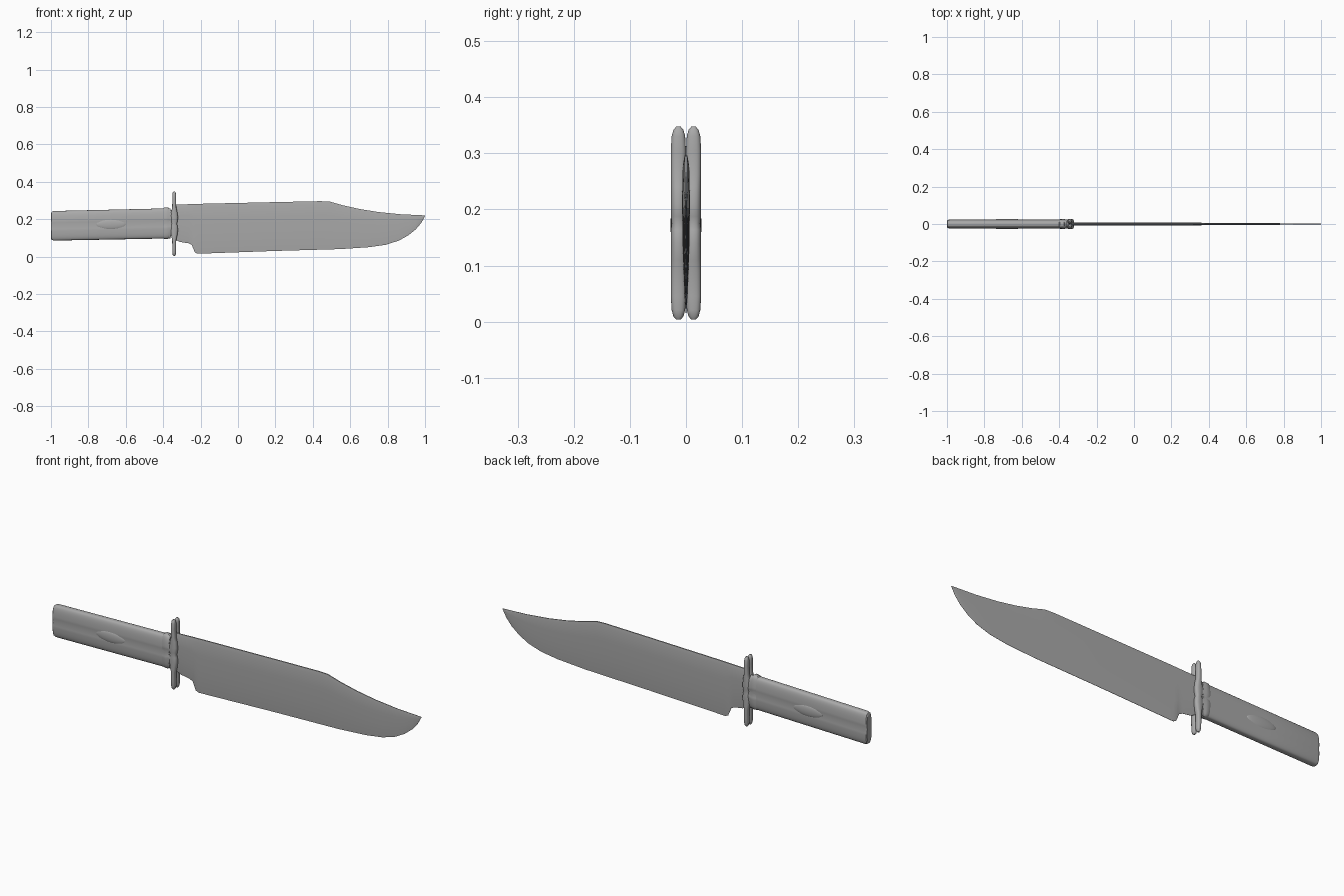
import bpy
import bmesh
import math
from mathutils import Vector

if "Cube" in bpy.data.objects:
    bpy.data.objects.remove(bpy.data.objects["Cube"], do_unlink=True)

steel = bpy.data.materials.new("grey steel")
steel.use_nodes = True
GREY = (0.4, 0.4, 0.4, 1)
steel.diffuse_color = GREY
steel.node_tree.nodes["Principled BSDF"].inputs["Base Color"].default_value = GREY


def loft(name, rings, angle=35):
    """Skin a list of equal closed rings and cap both ends."""
    bm = bmesh.new()
    rows = [[bm.verts.new(p) for p in ring] for ring in rings]
    n = len(rows[0])
    for a, b in zip(rows, rows[1:]):
        for i in range(n):
            j = (i + 1) % n
            bm.faces.new((a[i], a[j], b[j], b[i]))
    bm.faces.new(rows[0])
    bm.faces.new(rows[-1])
    bmesh.ops.recalc_face_normals(bm, faces=bm.faces)
    mesh = bpy.data.meshes.new(name)
    bm.to_mesh(mesh)
    bm.free()
    return finish(bpy.data.objects.new(name, mesh), angle)


def finish(obj, angle=35):
    if not obj.users_collection:
        bpy.context.collection.objects.link(obj)
    obj.data.materials.append(steel)
    bpy.ops.object.select_all(action='DESELECT')
    obj.select_set(True)
    bpy.context.view_layer.objects.active = obj
    bpy.ops.object.shade_smooth_by_angle(angle=math.radians(angle))
    return obj


def interp(points, x):
    for (x0, z0), (x1, z1) in zip(points, points[1:]):
        if x <= x1:
            return z0 + (z1 - z0) * (x - x0) / (x1 - x0)
    return points[-1][1]


def power(v, e):
    return math.copysign(abs(v) ** e, v)


def grip_ring(x, low, high, half_y, groove=0.0, steps=48):
    """Rounded slab section with a shallow groove along each side."""
    mid, half_z = (low + high) / 2, (high - low) / 2
    ring = []
    for i in range(steps):
        a = math.tau * i / steps
        c, s = power(math.cos(a), 0.55), power(math.sin(a), 0.75)
        y = half_y * c
        if i % (steps // 2) == 0:
            y -= math.copysign(groove, c)
        ring.append((x, y, mid + half_z * s))
    return ring


# Blade: spine with concave clip point, curved belly and notch at the heel
spine = [(-0.345, 0.277), (-0.2, 0.282), (0.2, 0.291), (0.44, 0.296), (0.49, 0.294),
         (0.56, 0.274), (0.65, 0.254), (0.75, 0.238), (0.87, 0.226), (1.0, 0.22)]
edge = [(-0.345, 0.095), (-0.31, 0.078), (-0.265, 0.071), (-0.247, 0.062), (-0.238, 0.04),
        (-0.23, 0.022), (-0.215, 0.015), (0.2, 0.03), (0.55, 0.04), (0.7, 0.05), (0.79, 0.063),
        (0.86, 0.085), (0.91, 0.113), (0.95, 0.145), (0.98, 0.18), (1.0, 0.216)]
section = [(0, 0.1), (0.1, 0.4), (0.35, 0.8), (0.7, 1), (0.93, 0.85), (1, 0.4)]
stations = sorted({x for x, z in spine + edge})
blade = []
for x in stations:
    low, high = interp(edge, x), interp(spine, x)
    thick = 0.007 * (1 - 0.75 * max(0, (x - 0.3) / 0.7) ** 1.5)
    side = [(x, thick * t, low + (high - low) * f) for f, t in section]
    blade.append(side + [(x, -y, z) for x, y, z in reversed(side)])
loft("blade", blade, 30)

# Handle: slightly flaring grooved grip with a softened butt
grip = []
for x, inset in [(-1, 0.012), (-0.996, 0.004), (-0.985, 0), (-0.7, 0), (-0.36, 0)]:
    t = (x + 1) / 0.64
    grip.append(grip_ring(x, 0.085 + 0.012 * t + inset, 0.243 + 0.015 * t - inset,
                          0.024 - inset * 0.5, 0.003))
loft("handle", grip, 30)

# Collar between handle and guard, pinched at mid height
collar = []
for x, grow, half_y in [(-0.402, -0.004, 0.022), (-0.395, 0.003, 0.026), (-0.375, 0.004, 0.027),
                        (-0.36, -0.01, 0.024), (-0.335, -0.015, 0.023)]:
    collar.append(grip_ring(x, 0.098 - grow, 0.259 + grow, half_y, 0.006))
loft("collar", collar, 40)

# Guard: twin rounded bars, pinched in the middle with rounded tips
MID = 0.1755
upper = [(0, 0.014, 0.012), (0.012, 0.018, 0.0135), (0.035, 0.02, 0.0135), (0.065, 0.016, 0.0135),
         (0.085, 0.011, 0.0135), (0.13, 0.01, 0.0135), (0.155, 0.01, 0.012),
         (0.166, 0.008, 0.009), (0.172, 0.004, 0.004)]
profile = [(-h, w, d) for h, w, d in reversed(upper[1:])] + upper
bars = []
for h, w, d in profile:
    bars.append([(-0.341 + w * power(math.cos(a), 0.8), 0.0135 + d * power(math.sin(a), 0.8), MID + h)
                 for a in (math.tau * i / 20 for i in range(20))])
guard = loft("guard", bars, 50)
mirror = guard.modifiers.new("Mirror", 'MIRROR')
mirror.use_axis = (False, True, False)

# Low swellings on both sides of the handle
for side, name in ((-1, "front_inlay"), (1, "back_inlay")):
    bpy.ops.mesh.primitive_uv_sphere_add(segments=32, ring_count=16, location=(-0.68, side * 0.02, 0.172))
    inlay = bpy.context.object
    inlay.name = name
    for v in inlay.data.vertices:
        v.co = Vector((v.co.x * 0.08, v.co.y * 0.008, v.co.z * 0.028))
    finish(inlay, 60)
